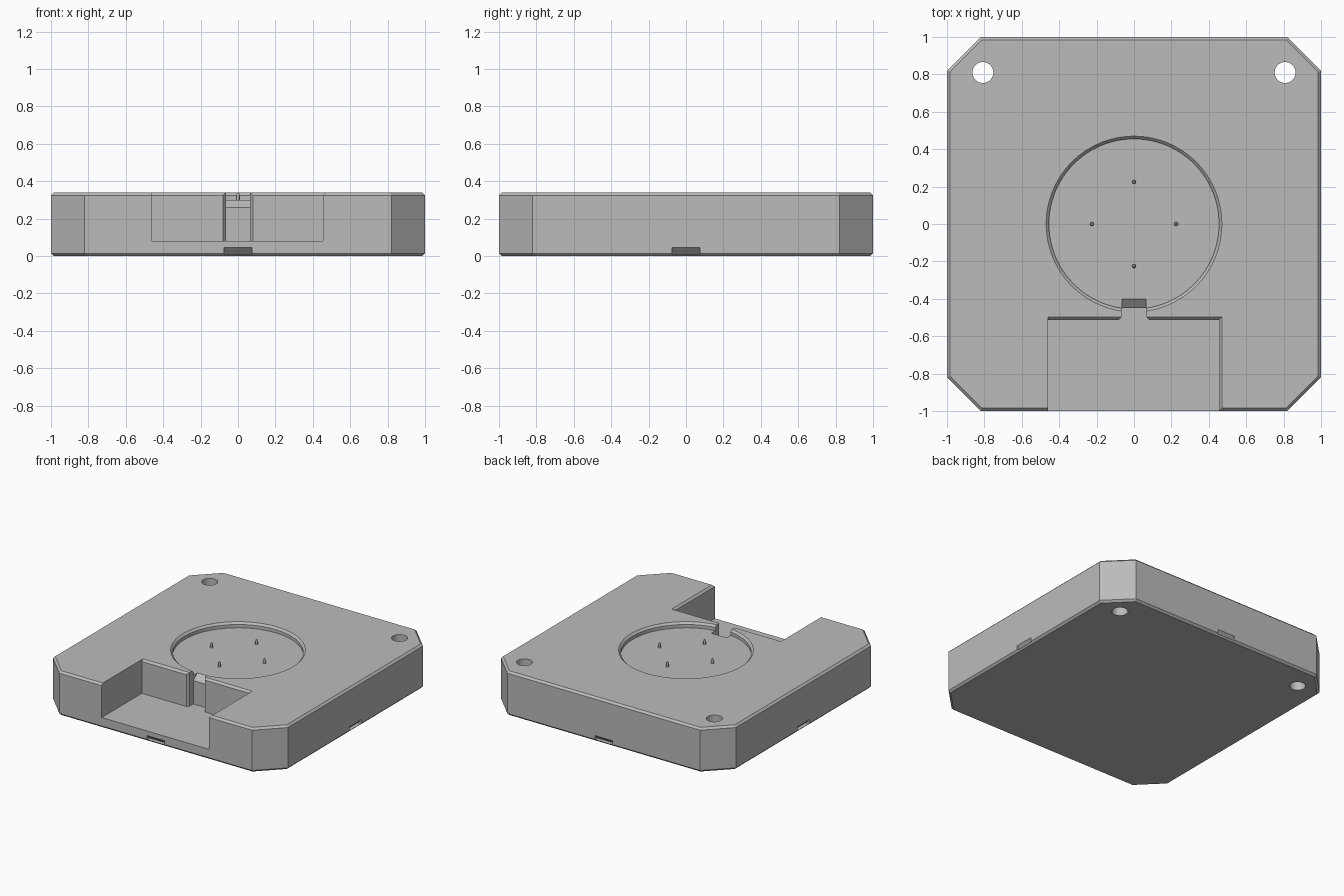
import bpy, bmesh, math
from mathutils import Matrix

if "Cube" in bpy.data.objects:
    bpy.data.objects.remove(bpy.data.objects["Cube"], do_unlink=True)

H = 0.34          # block height
C = 0.015         # edge chamfer

grey = bpy.data.materials.new("plain grey")
grey.use_nodes = True
grey.diffuse_color = (0.5, 0.5, 0.5, 1)
grey.node_tree.nodes["Principled BSDF"].inputs["Base Color"].default_value = (0.5, 0.5, 0.5, 1)


def loft(name, rings, turn=0):
    """Closed solid skinned through equal-length rings of points."""
    bm = bmesh.new()
    loops = [[bm.verts.new(p) for p in ring] for ring in rings]
    n = len(loops[0])
    for a, b in zip(loops, loops[1:]):
        for i in range(n):
            j = (i + 1) % n
            bm.faces.new((a[i], a[j], b[j], b[i]))
    bm.faces.new(loops[0][::-1])
    bm.faces.new(loops[-1])
    bmesh.ops.recalc_face_normals(bm, faces=bm.faces)
    bmesh.ops.rotate(bm, verts=bm.verts, matrix=Matrix.Rotation(turn, 3, 'Z'))
    mesh = bpy.data.meshes.new(name)
    bm.to_mesh(mesh)
    bm.free()
    mesh.materials.append(grey)
    ob = bpy.data.objects.new(name, mesh)
    bpy.context.collection.objects.link(ob)
    return ob


def octagon(inset, z):
    a, b = 1 - inset, 0.82 - inset * math.tan(math.pi / 8)
    return [(x, y, z) for x, y in ((a, -b), (a, b), (b, a), (-b, a),
                                   (-a, b), (-a, -b), (-b, -a), (b, -a))]


def circle(r, z, x=0, y=0, n=64):
    return [(x + r * math.cos(t * math.tau / n), y + r * math.sin(t * math.tau / n), z)
            for t in range(n)]


def across(profile, half):
    """Two rings carrying a (y, z) profile from -half to +half in x."""
    return [[(x, y, z) for y, z in profile] for x in (-half, half)]


def cut(body, cutter):
    mod = body.modifiers.new("cut", 'BOOLEAN')
    mod.operation, mod.solver, mod.object = 'DIFFERENCE', 'EXACT', cutter
    bpy.context.view_layer.objects.active = body
    bpy.ops.object.modifier_apply(modifier=mod.name)
    bpy.data.objects.remove(cutter, do_unlink=True)


# Chamfered block with clipped corners
body = loft("base_block", [octagon(C, 0), octagon(0, C), octagon(0, H - C), octagon(C, H)])

# Round recess with chamfered rim
cut(body, loft("recess_cutter", [circle(0.455, 0.30), circle(0.455, H - C),
                                 circle(0.485, H + C)]))


# Front pocket, chamfered on its back and one side
def pocket_ring(grow, z):
    r, b = 0.455 + grow, -0.512 + grow
    return [(-0.46, -1.1, z), (r, -1.1, z), (r, b, z), (-0.46, b, z)]


cut(body, loft("pocket_cutter", [pocket_ring(0, 0.08), pocket_ring(0, H - C),
                                 pocket_ring(2 * C, H + C)]))

# Cable channel with a ramp into the recess
ramp = [(-0.40, 0.30), (-0.45, 0.26), (-0.45, 0.08), (-0.55, 0.08), (-0.55, 0.4), (-0.40, 0.4)]
cut(body, loft("channel_cutter", across(ramp, 0.065)))


# Flared mouth of the channel
def mouth(z):
    return [(x, y, z) for x, y in ((-0.083, -0.516), (0.083, -0.516),
                                   (0.063, -0.492), (-0.063, -0.492))]


cut(body, loft("mouth_cutter", [mouth(0.08), mouth(0.4)]))

# Mounting holes
for side in (-1, 1):
    cut(body, loft("hole_cutter", [circle(0.056, z, side * 0.808, 0.81, 32) for z in (-0.1, 0.5)]))

# Pry notches at the foot of each side
notch = [(-1.02, 0.065), (-0.967, 0.012), (-1.02, 0.012)]
for k in range(4):
    cut(body, loft("notch_cutter", across(notch, 0.075), k * math.pi / 2))

# Contact pins on the recess floor
for k, place in enumerate(("left", "back", "right", "front")):
    x, y = 0.225 * math.cos(k * math.pi / 2), 0.225 * math.sin(k * math.pi / 2)
    loft(place + "_pin", [circle(0.01, 0.295, x, y, 16), circle(0.01, 0.325, x, y, 16),
                          circle(0.006, 0.335, x, y, 16)])
